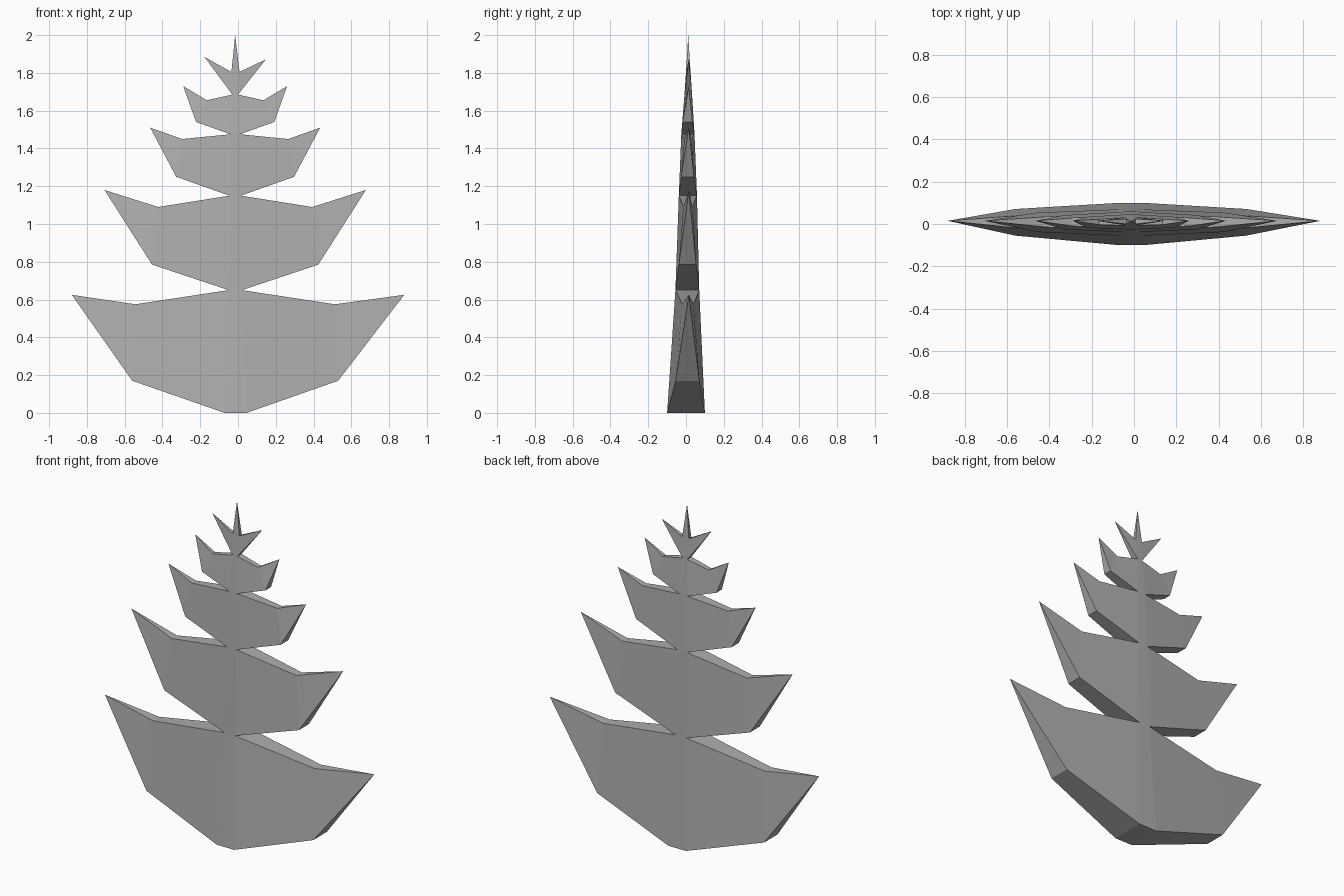
import bpy
import bmesh

cube = bpy.data.objects.get("Cube")
if cube:
    bpy.data.objects.remove(cube, do_unlink=True)

grey = bpy.data.materials.new("stone grey")
grey.use_nodes = True
colour = (0.42, 0.42, 0.42, 1)
grey.diffuse_color = colour
grey.node_tree.nodes["Principled BSDF"].inputs["Base Color"].default_value = colour

AXIS = -0.015  # the stem sits slightly to the right of centre

# Stem rings: height, left edge, right edge, half depth, middle y
rings = [(0.0, -0.07, 0.045, 0.1, 0.0),
         (0.65, -0.05, 0.02, 0.063, 0.007),
         (1.15, -0.045, 0.015, 0.048, 0.01),
         (1.475, -0.04, 0.01, 0.035, 0.01),
         (1.685, -0.03, 0.0, 0.02, 0.012),
         (1.805, -0.035, 0.008, 0.012, 0.012)]

# Leaf tiers: lower corner, notch (reach, height, half depth) and tip (reach, height)
tiers = [((0.545, 0.17, 0.063), (0.528, 0.575, 0.03), (0.88, 0.625)),
         ((0.44, 0.785, 0.046), (0.408, 1.09, 0.024), (0.692, 1.18)),
         ((0.312, 1.25, 0.034), (0.28, 1.45, 0.019), (0.45, 1.51)),
         ((0.207, 1.54, 0.026), (0.15, 1.655, 0.013), (0.275, 1.73))]

bm = bmesh.new()


def pair(x, z, depth, mid):
    """Front and back vertex at one outline point."""
    return [bm.verts.new((x, mid - depth, z)), bm.verts.new((x, mid + depth, z))]


def strip(a, b):
    """Edge wall between two front/back pairs."""
    bm.faces.new((a[0], b[0], b[1], a[1]))


stem = [{-1: pair(xl, z, d, m), 1: pair(xr, z, d, m)} for z, xl, xr, d, m in rings]

# Stem front and back, and its base
for low, high in zip(stem, stem[1:]):
    for k in (0, 1):
        bm.faces.new((low[-1][k], low[1][k], high[1][k], high[-1][k]))
strip(stem[0][-1], stem[0][1])

# Pointed leaves on both sides of each tier
for i, (corner, notch, point) in enumerate(tiers):
    for side in (-1, 1):
        inner, outer = stem[i][side], stem[i + 1][side]
        low = pair(AXIS + side * corner[0], corner[1], corner[2], 0.008)
        dip = pair(AXIS + side * notch[0], notch[1], notch[2], 0.01)
        tip_x = side * point[0] + (AXIS if i else 0)
        tip = bm.verts.new((tip_x, 0.015, point[1]))
        for k in (0, 1):
            bm.faces.new((inner[k], low[k], dip[k], outer[k]))
            bm.faces.new((low[k], tip, dip[k]))
        strip(inner, low)
        strip(dip, outer)
        bm.faces.new((low[0], low[1], tip))
        bm.faces.new((dip[0], dip[1], tip))

# Crown: two side spikes and the top spike
for side, z in ((-1, 1.885), (1, 1.872)):
    neck, top = stem[-2][side], stem[-1][side]
    tip = bm.verts.new((AXIS + side * 0.163, 0.015, z))
    for a, b in ((neck[0], top[0]), (neck[1], top[1]), (neck[0], neck[1]), (top[0], top[1])):
        bm.faces.new((a, b, tip))
apex = bm.verts.new((AXIS, 0.012, 2.0))
crown = stem[-1]
loop = [crown[-1][0], crown[1][0], crown[1][1], crown[-1][1]]
for a, b in zip(loop, loop[1:] + loop[:1]):
    bm.faces.new((a, b, apex))

bmesh.ops.recalc_face_normals(bm, faces=bm.faces)
mesh = bpy.data.meshes.new("tiered_leaf_blade")
bm.to_mesh(mesh)
bm.free()
mesh.materials.append(grey)
blade = bpy.data.objects.new("tiered_leaf_blade", mesh)
bpy.context.collection.objects.link(blade)
